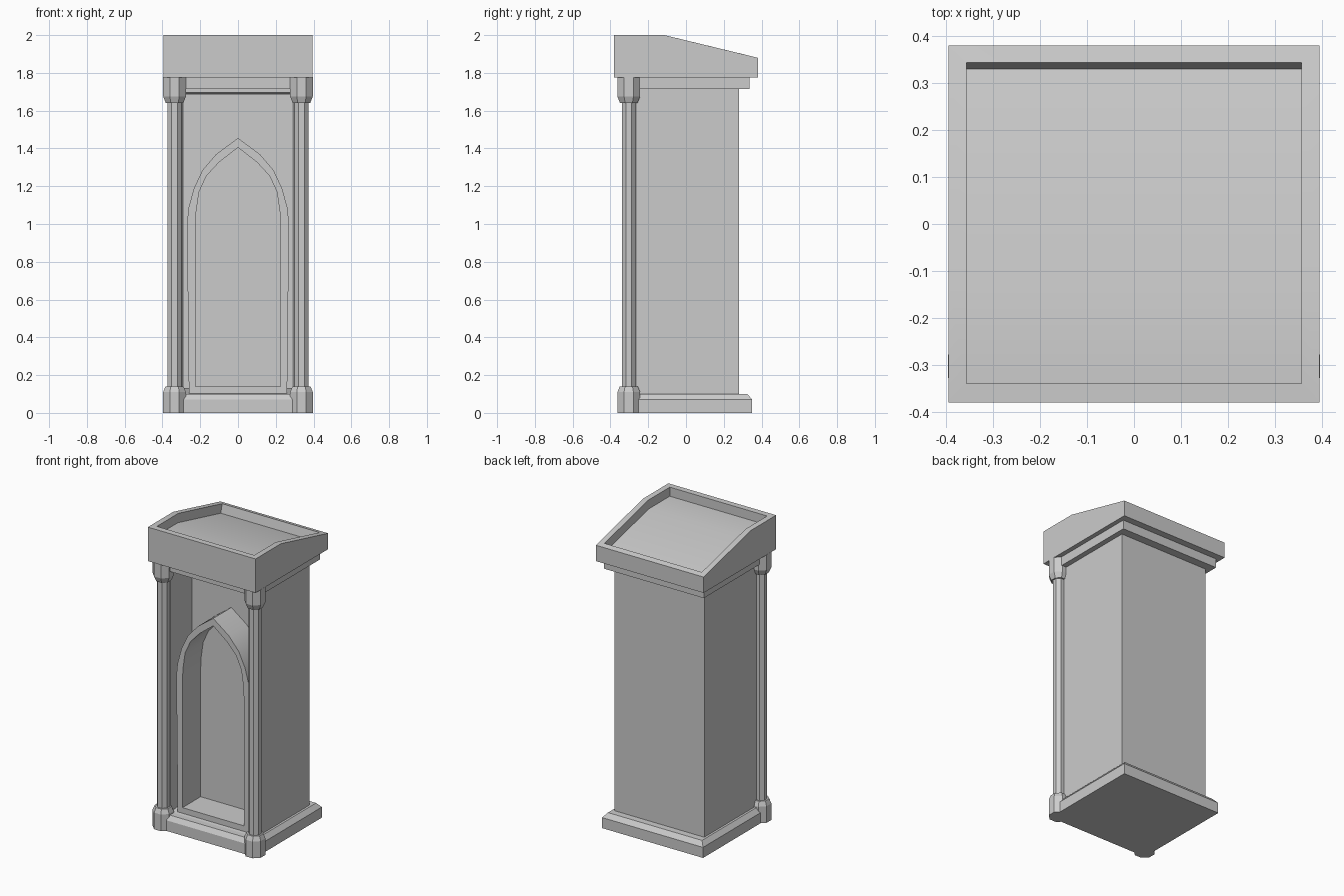
import bpy, bmesh, math
from mathutils import Matrix

if "Cube" in bpy.data.objects:
    bpy.data.objects.remove(bpy.data.objects["Cube"])


def loft(name, rings, split_cap=False, smooth=False):
    """Skin a list of equal-length point rings and cap both ends."""
    bm = bmesh.new()
    rows = [[bm.verts.new(p) for p in ring] for ring in rings]
    n = len(rows[0])
    for a, b in zip(rows, rows[1:]):
        for i in range(n):
            j = (i + 1) % n
            bm.faces.new((a[i], a[j], b[j], b[i]))
    bm.faces.new(rows[0])
    last = rows[-1]
    if split_cap:
        bm.faces.new([last[i] for i in (0, 1, 2, 5)])
        bm.faces.new([last[i] for i in (5, 2, 3, 4)])
    else:
        bm.faces.new(last)
    return finish(name, bm, smooth)


def finish(name, bm, smooth=False):
    bmesh.ops.recalc_face_normals(bm, faces=bm.faces)
    me = bpy.data.meshes.new(name)
    bm.to_mesh(me)
    bm.free()
    ob = bpy.data.objects.new(name, me)
    bpy.context.collection.objects.link(ob)
    if smooth:
        bpy.context.view_layer.objects.active = ob
        ob.select_set(True)
        bpy.ops.object.shade_smooth_by_angle(angle=math.radians(30))
        ob.select_set(False)
    return ob


def flat_rect(x, y0, y1, z):
    return [(-x, y0, z), (x, y0, z), (x, y1, z), (-x, y1, z)]


def upright_rect(x, z0, z1, y):
    return [(-x, y, z0), (x, y, z0), (x, y, z1), (-x, y, z1)]


# Plinth with chamfered top edge
loft("plinth", [flat_rect(0.37, -0.34, 0.35, 0.0),
                flat_rect(0.37, -0.34, 0.35, 0.07),
                flat_rect(0.345, -0.32, 0.325, 0.10)])

# Body: box whose front opens into a slightly tapered recess
loft("body", [upright_rect(0.33, 0.09, 1.72, 0.28),
              upright_rect(0.33, 0.09, 1.72, -0.28),
              upright_rect(0.298, 0.10, 1.695, -0.28),
              upright_rect(0.288, 0.13, 1.685, -0.07)])

# Cornice below the desk
loft("cornice", [flat_rect(0.365, -0.32, 0.335, 1.715),
                 flat_rect(0.365, -0.32, 0.335, 1.78)])


# Desk: sloped box with a sunken tray that follows the slope
def desk_ring(x, front, mid, back):
    return [(-x, *front), (x, *front), (x, *mid), (x, *back), (-x, *back), (-x, *mid)]


loft("desk", [
    desk_ring(0.395, (-0.38, 1.775), (-0.115, 1.775), (0.38, 1.775)),
    desk_ring(0.395, (-0.38, 2.0), (-0.115, 2.0), (0.38, 1.88)),
    desk_ring(0.357, (-0.34, 2.0), (-0.115, 2.0), (0.344, 1.889)),
    desk_ring(0.357, (-0.34, 1.94), (-0.122, 1.94), (0.33, 1.831)),
], split_cap=True, smooth=True)


# Pointed arch frame standing in the recess
def arch_outline(half):
    return half + [(-x, z) for x, z in reversed(half) if x > 0]


outer = arch_outline([(0, 1.455), (0.115, 1.37), (0.188, 1.285), (0.233, 1.19),
                      (0.262, 1.085), (0.27, 1.0), (0.26, 0.10)])
inner = arch_outline([(0, 1.405), (0.10, 1.327), (0.167, 1.255), (0.206, 1.17),
                      (0.222, 1.06), (0.225, 0.98), (0.225, 0.14)])
bm = bmesh.new()
loops = [[bm.verts.new((x, y, z)) for x, z in line]
         for line, y in ((outer, -0.065), (outer, -0.26), (inner, -0.26), (inner, -0.065))]
count = len(outer)
for k in range(4):
    a, b = loops[k], loops[(k + 1) % 4]
    for i in range(count):
        j = (i + 1) % count
        bm.faces.new((a[i], a[j], b[j], b[i]))
finish("arch_frame", bm, smooth=True)


# Octagonal corner columns with chamfered base and capital
def octagon(cx, cy, apothem, z):
    r = apothem / math.cos(math.pi / 8)
    angles = [math.pi / 8 + k * math.pi / 4 for k in range(8)]
    return [(cx + r * math.cos(t), cy + r * math.sin(t), z) for t in angles]


column_profile = [(0.06, 0.0), (0.06, 0.11), (0.048, 0.14), (0.037, 0.14),
                  (0.037, 1.64), (0.046, 1.64), (0.06, 1.675), (0.06, 1.777)]
for side, sx in (("left", -1), ("right", 1)):
    loft(side + "_column", [octagon(sx * 0.336, -0.303, r, z) for r, z in column_profile])
